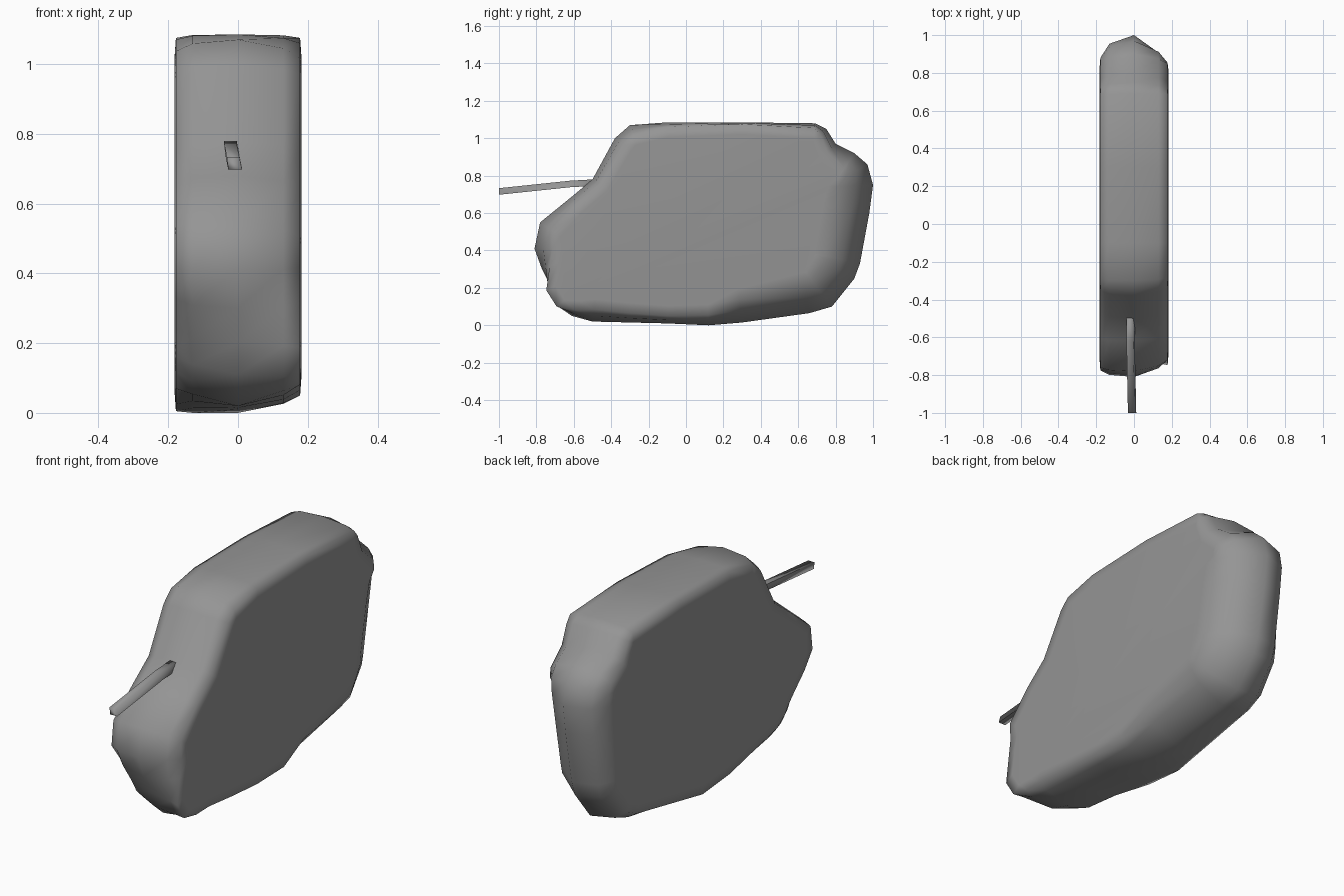
import bpy, bmesh
from mathutils import Vector

cube = bpy.data.objects.get("Cube")
if cube:
    bpy.data.objects.remove(cube, do_unlink=True)

grey = bpy.data.materials.new("stone grey")
grey.use_nodes = True
colour = (0.3, 0.3, 0.3, 1)
grey.diffuse_color = colour
grey.node_tree.nodes["Principled BSDF"].inputs["Base Color"].default_value = colour

# Side outline: y, z, inset at the left edge, inset at the right edge
OUTLINE = [
    (-.3, .015, .045, .05), (-.5, .02, .06, .09), (-.61, .05, .03, .12),
    (-.68, .11, -.02, .13), (-.72, .2, -.035, .1), (-.77, .3, .04, .06),
    (-.81, .41, .09, .03), (-.78, .55, .07, .02), (-.62, .68, .04, .02),
    (-.5, .78, .04, .03), (-.38, 1, .05, .03), (-.3, 1.07, .05, .03),
    (-.1, 1.085, .02, .01), (.3, 1.085, .005, .005), (.69, 1.08, .02, .02),
    (.75, 1.05, .04, .03), (.8, .97, .06, .05), (.9, .92, .09, .07),
    (.97, .86, .13, .1), (1, .75, .18, .12), (.98, .6, .19, .11),
    (.93, .33, .19, .08), (.9, .25, .18, .07), (.78, .1, .17, .06),
    (.66, .065, .16, .04), (.3, .015, .12, .02), (.12, 0, .05, 0),
    (-.1, .01, .035, .01),
]

# Cross-sections: x, share of the inset, extra inward step
SECTIONS = [(-.182, 1, .06), (-.178, 1, .005), (-.13, .38, 0), (0, 0, 0),
            (.13, .52, 0), (.178, 1, .005), (.182, 1, .06)]


def finish(bm, name, angle=None):
    bmesh.ops.recalc_face_normals(bm, faces=bm.faces)
    mesh = bpy.data.meshes.new(name)
    bm.to_mesh(mesh)
    bm.free()
    obj = bpy.data.objects.new(name, mesh)
    bpy.context.collection.objects.link(obj)
    mesh.materials.append(grey)
    mesh.shade_smooth()
    if angle:
        mesh.set_sharp_from_angle(angle=angle)


def loft(bm, rings):
    rings = [[bm.verts.new(p) for p in ring] for ring in rings]
    for a, b in zip(rings, rings[1:]):
        for i in range(len(a)):
            bm.faces.new((a[i - 1], a[i], b[i], b[i - 1]))
    bm.faces.new(rings[0])
    bm.faces.new(rings[-1])


def section(x, share, step):
    ring = []
    for i, (y, z, left, right) in enumerate(OUTLINE):
        before, after = OUTLINE[i - 1], OUTLINE[(i + 1) % len(OUTLINE)]
        along = Vector((after[0] - before[0], after[1] - before[1])).normalized()
        inward = Vector((along.y, -along.x))
        depth = share * (left if x > 0 else right) + step
        ring.append((x, y + inward.x * depth, z + inward.y * depth))
    return ring


# Rounded slab body
bm = bmesh.new()
loft(bm, [section(*s) for s in SECTIONS])
finish(bm, "body")

# Slender square rod, slightly bent, sticking out of the front
PATH = [(-.02, -.46, .764), (-.02, -.62, .755), (-.012, -1, .715)]
CORNERS = [(-.02, .018), (.016, .018), (.024, -.017), (-.016, -.017)]
bm = bmesh.new()
loft(bm, [[(x + dx, y, z + dz) for dx, dz in CORNERS] for x, y, z in PATH])
finish(bm, "front_rod", 1.65)
